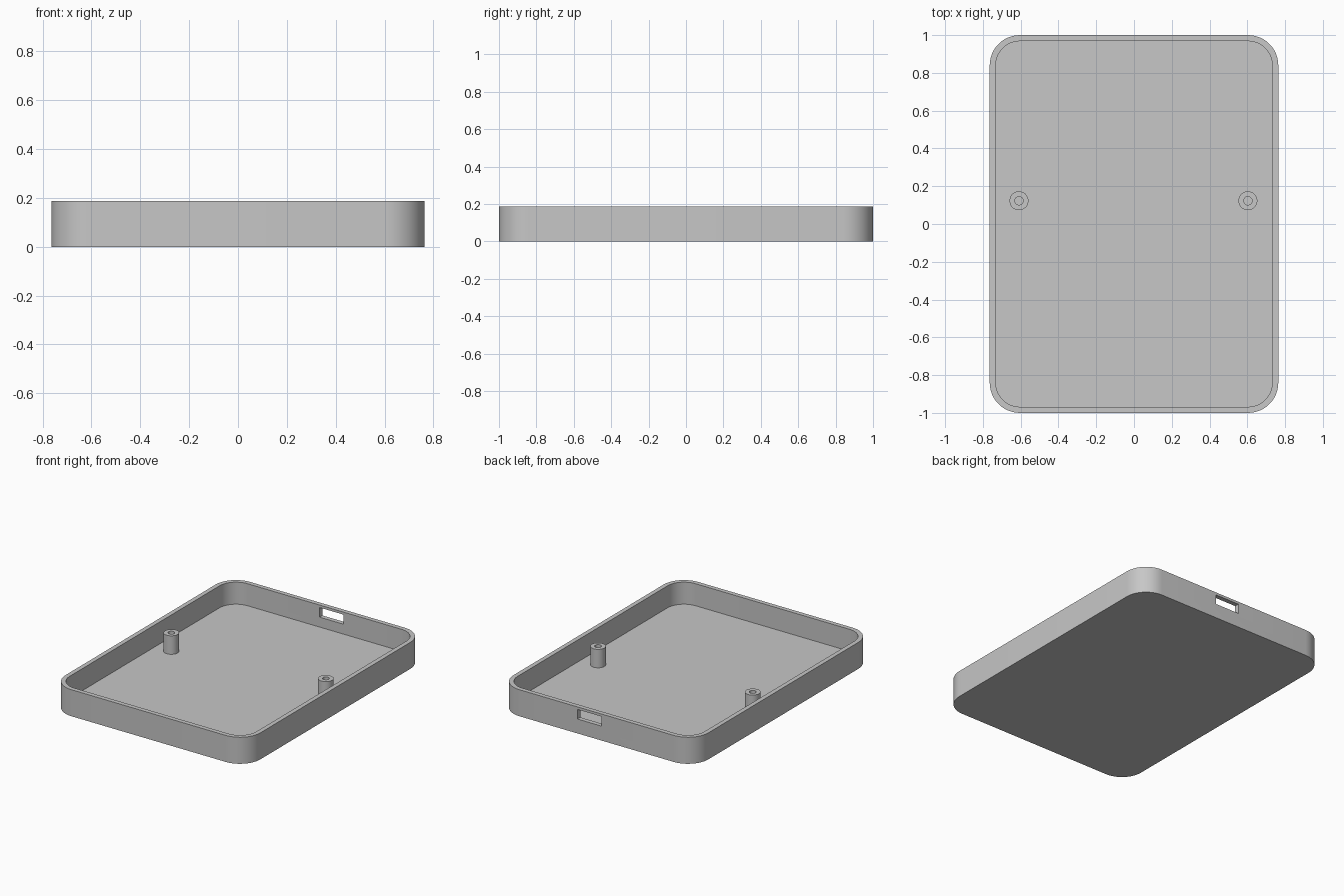
import bpy
import bmesh
from math import sin, cos, pi, radians
from mathutils import Vector

cube = bpy.data.objects.get("Cube")
if cube:
    bpy.data.objects.remove(cube, do_unlink=True)

HALF_X, HALF_Y, HEIGHT = 0.764, 1.0, 0.188
WALL, FLOOR, CORNER = 0.032, 0.032, 0.16
POST_R, HOLE_R, POST_TOP = 0.05, 0.022, 0.163

grey = bpy.data.materials.new("plain grey")
grey.use_nodes = True
colour = (0.57, 0.57, 0.57, 1)
grey.diffuse_color = colour
grey.node_tree.nodes["Principled BSDF"].inputs["Base Color"].default_value = colour


def outline(hx, hy, r, z, steps=12):
    """Rounded rectangle; a circle when both half sizes equal the radius."""
    points = []
    for quarter, (sx, sy) in enumerate([(1, 1), (-1, 1), (-1, -1), (1, -1)]):
        for i in range(steps + 1):
            a = (quarter + i / steps) * pi / 2
            points.append(Vector((sx * (hx - r) + r * cos(a),
                                  sy * (hy - r) + r * sin(a), z)))
    return points


def build(name, outlines, location=(0, 0, 0)):
    """Join successive outlines into a closed solid with flat end caps."""
    bm = bmesh.new()
    rings = [[bm.verts.new(p) for p in ring] for ring in outlines]
    for low, high in zip(rings, rings[1:]):
        for i in range(len(low)):
            bm.faces.new((low[i - 1], low[i], high[i], high[i - 1]))
    bm.faces.new(rings[0][::-1])
    bm.faces.new(rings[-1])
    bmesh.ops.remove_doubles(bm, verts=bm.verts, dist=0.0001)
    bmesh.ops.recalc_face_normals(bm, faces=bm.faces)
    mesh = bpy.data.meshes.new(name)
    bm.to_mesh(mesh)
    bm.free()
    mesh.materials.append(grey)
    obj = bpy.data.objects.new(name, mesh)
    obj.location = location
    bpy.context.collection.objects.link(obj)
    return obj


def smooth(obj):
    bpy.ops.object.select_all(action="DESELECT")
    obj.select_set(True)
    bpy.context.view_layer.objects.active = obj
    bpy.ops.object.shade_smooth_by_angle(angle=radians(30))


# Open tray: outside wall, rim, inside wall, floor
inner = (HALF_X - WALL, HALF_Y - WALL, CORNER - WALL)
tray = build("tray", [
    outline(HALF_X, HALF_Y, CORNER, 0),
    outline(HALF_X, HALF_Y, CORNER, HEIGHT),
    outline(*inner, HEIGHT),
    outline(*inner, FLOOR),
])

# Port slot through the back wall
bpy.ops.mesh.primitive_cube_add(size=1, location=(0.056, HALF_Y - WALL / 2, 0.136))
cutter = bpy.context.object
cutter.name = "port_cutter"
cutter.scale = (0.19, 0.1, 0.068)
cutter.hide_render = True
cut = tray.modifiers.new("port_slot", "BOOLEAN")
cut.operation = "DIFFERENCE"
cut.solver = "EXACT"
cut.object = cutter
bpy.context.view_layer.objects.active = tray
bpy.ops.object.modifier_apply(modifier=cut.name)
bpy.data.objects.remove(cutter, do_unlink=True)
smooth(tray)

# Hollow screw posts standing on the floor
for name, x in (("right_post", -0.609), ("left_post", 0.603)):
    post = build(name, [
        outline(POST_R, POST_R, POST_R, FLOOR - 0.005),
        outline(POST_R, POST_R, POST_R, POST_TOP),
        outline(HOLE_R, HOLE_R, HOLE_R, POST_TOP),
        outline(HOLE_R, HOLE_R, HOLE_R, FLOOR + 0.001),
    ], (x, 0.123, 0))
    smooth(post)
